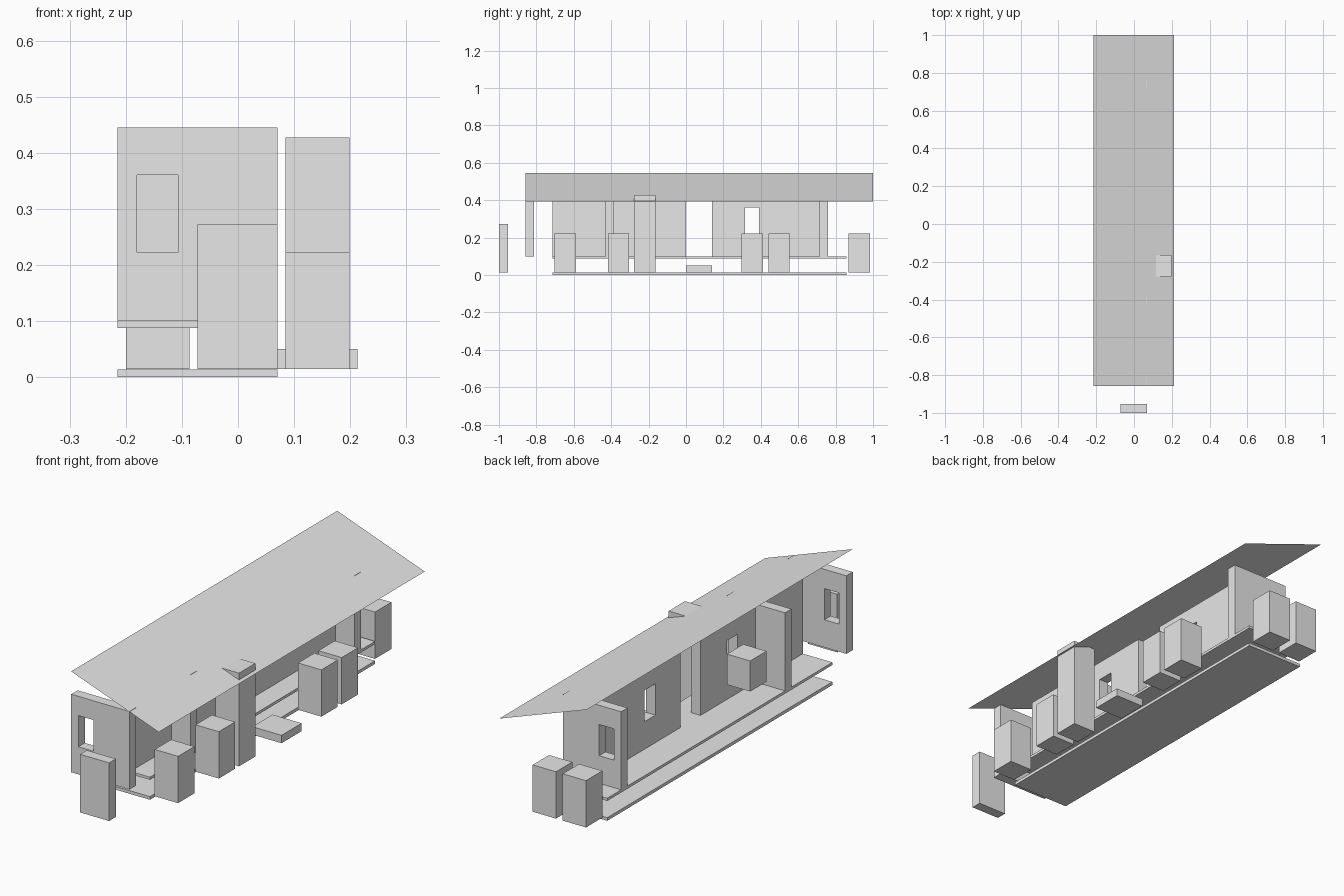
import bpy
import bmesh

if "Cube" in bpy.data.objects:
    bpy.data.objects.remove(bpy.data.objects["Cube"])

grey = bpy.data.materials.new("plain_grey")
grey.diffuse_color = (0.8, 0.8, 0.8, 1)
grey.use_nodes = True
grey.node_tree.nodes["Principled BSDF"].inputs["Base Color"].default_value = grey.diffuse_color


def add_mesh(name, bm):
    me = bpy.data.meshes.new(name)
    bm.to_mesh(me)
    bm.free()
    me.materials.append(grey)
    ob = bpy.data.objects.new(name, me)
    bpy.context.collection.objects.link(ob)
    return ob


def box(name, x, y, z):
    """Box from (min, max) ranges on each axis."""
    bm = bmesh.new()
    bmesh.ops.create_cube(bm, size=1)
    for v in bm.verts:
        v.co = [r[0] if c < 0 else r[1] for c, r in zip(v.co, (x, y, z))]
    return add_mesh(name, bm)


def cut_window(wall, x, y):
    """Cut a window opening through a wall."""
    cutter = box(wall.name + "_window_cutter", x, y, (0.222, 0.36))
    cutter.hide_render = True
    cutter.hide_viewport = True
    mod = wall.modifiers.new("window", 'BOOLEAN')
    mod.operation = 'DIFFERENCE'
    mod.solver = 'EXACT'
    mod.object = cutter


HOUSE_X = (-0.215, 0.07)
SLAB_Y = (-0.715, 0.857)
WALL_Z = (0.1, 0.445)
SPINE_X = (-0.071, -0.025)

# Ground slab and raised floor
box("ground_slab", HOUSE_X, SLAB_Y, (0, 0.014))
box("raised_floor", HOUSE_X, SLAB_Y, (0.088, 0.1))

# Cross walls; both end walls have a window
front_wall = box("front_end_wall", HOUSE_X, (-0.858, -0.813), WALL_Z)
cut_window(front_wall, (-0.18, -0.107), (-0.9, -0.77))
back_wall = box("back_end_wall", HOUSE_X, (0.715, 0.76), WALL_Z)
cut_window(back_wall, (-0.18, -0.107), (0.67, 0.8))
box("partition_wall", HOUSE_X, (-0.43, -0.385), WALL_Z)

# Long wall in three runs, leaving a doorway
box("long_wall_front", SPINE_X, (-0.715, -0.43), WALL_Z)
middle = box("long_wall_middle", SPINE_X, (-0.385, 0), WALL_Z)
cut_window(middle, (-0.12, 0.02), (-0.26, -0.185))
rear = box("long_wall_rear", SPINE_X, (0.14, 0.715), WALL_Z)
cut_window(rear, (-0.12, 0.02), (0.315, 0.39))

# Row of blocks along the right side
SIDE_X = (0.085, 0.199)
BLOCK_Z = (0.015, 0.222)
for i, y in enumerate((-0.703, -0.418, 0.298, 0.44)):
    box(f"side_block_{i + 1}", SIDE_X, (y, y + 0.114), BLOCK_Z)
box("chimney", SIDE_X, (-0.277, -0.163), (0.015, 0.427))

# Blocks behind the house, on the left wall and at the front
for i, x in enumerate((-0.2, -0.053)):
    box(f"back_block_{i + 1}", (x, x + 0.114), (0.87, 0.984), BLOCK_Z)
box("left_wall_block", (-0.2, -0.086), (-0.277, -0.163), (0.178, 0.313))
box("front_block", (-0.072, 0.07), (-1, -0.953), (0.015, 0.272))

# Doorstep
box("doorstep", (0.07, 0.213), (0, 0.14), (0.015, 0.05))

# Thin sloping roof sheet
bm = bmesh.new()
bm.faces.new([bm.verts.new(p) for p in (
    (-0.215, -0.858, 0.546), (0.213, -0.858, 0.392),
    (0.213, 1, 0.392), (-0.215, 1, 0.546))])
add_mesh("roof", bm)
